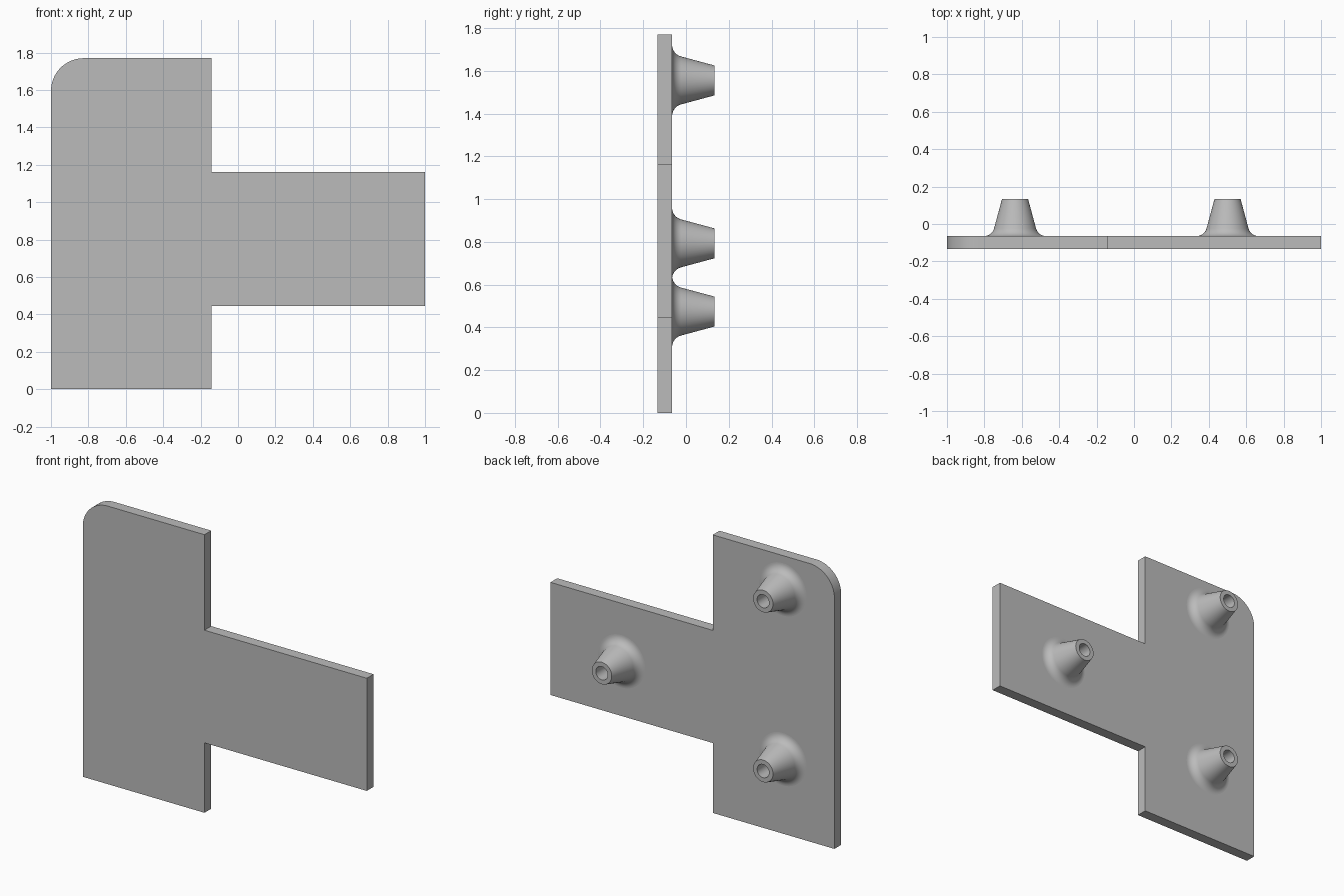
import bpy, bmesh, math

if "Cube" in bpy.data.objects:
    bpy.data.objects.remove(bpy.data.objects["Cube"])

grey = bpy.data.materials.new("plain grey")
grey.diffuse_color = (0.5, 0.5, 0.5, 1)
grey.use_nodes = True
grey.node_tree.nodes["Principled BSDF"].inputs["Base Color"].default_value = grey.diffuse_color

FRONT, BACK, TIP = -0.133, -0.065, 0.133


def finish(bm, name, angle):
    bmesh.ops.recalc_face_normals(bm, faces=bm.faces)
    mesh = bpy.data.meshes.new(name)
    bm.to_mesh(mesh)
    bm.free()
    mesh.materials.append(grey)
    obj = bpy.data.objects.new(name, mesh)
    bpy.context.collection.objects.link(obj)
    bpy.ops.object.select_all(action='DESELECT')
    obj.select_set(True)
    bpy.context.view_layer.objects.active = obj
    bpy.ops.object.shade_smooth_by_angle(angle=math.radians(angle))
    return obj


# T-shaped plate with one rounded top corner
top, left, r = 1.77, -1.0, 0.175
outline = [(left, 0), (-0.143, 0), (-0.143, 0.445), (1, 0.445),
           (1, 1.162), (-0.143, 1.162), (-0.143, top)]
for i in range(17):
    a = math.pi / 2 * (1 + i / 16)
    outline.append((left + r + r * math.cos(a), top - r + r * math.sin(a)))
bm = bmesh.new()
face = bm.faces.new([bm.verts.new((x, FRONT, z)) for x, z in outline])
ext = bmesh.ops.extrude_face_region(bm, geom=[face], use_keep_orig=True)
bmesh.ops.translate(bm, vec=(0, BACK - FRONT, 0),
                    verts=[v for v in ext["geom"] if isinstance(v, bmesh.types.BMVert)])
finish(bm, "plate", 20)

# Tapered hollow peg profile (radius, y): flared foot, cone wall, rim, bore
fillet, foot = 0.057, 0.167
profile = []
for i in range(11):
    a = math.radians(270 - 75 * i / 10)
    profile.append((foot + fillet * math.cos(a), BACK + fillet + fillet * math.sin(a)))
profile += [(0.07, TIP), (0.042, TIP), (0.042, BACK)]


def peg(name, cx, cz, sides=48):
    bm = bmesh.new()
    rings = []
    for rad, y in profile:
        rings.append([bm.verts.new((cx + rad * math.cos(2 * math.pi * k / sides), y,
                                    cz + rad * math.sin(2 * math.pi * k / sides)))
                      for k in range(sides)])
    for a, b in zip(rings, rings[1:]):
        for k in range(sides):
            n = (k + 1) % sides
            bm.faces.new((a[k], b[k], b[n], a[n]))
    # Orient outward explicitly, since the foot is open against the plate
    bm.normal_update()
    finish(bm, name, 30)


peg("upper_peg", -0.636, 1.555)
peg("lower_peg", -0.636, 0.474)
peg("arm_peg", 0.5, 0.793)
